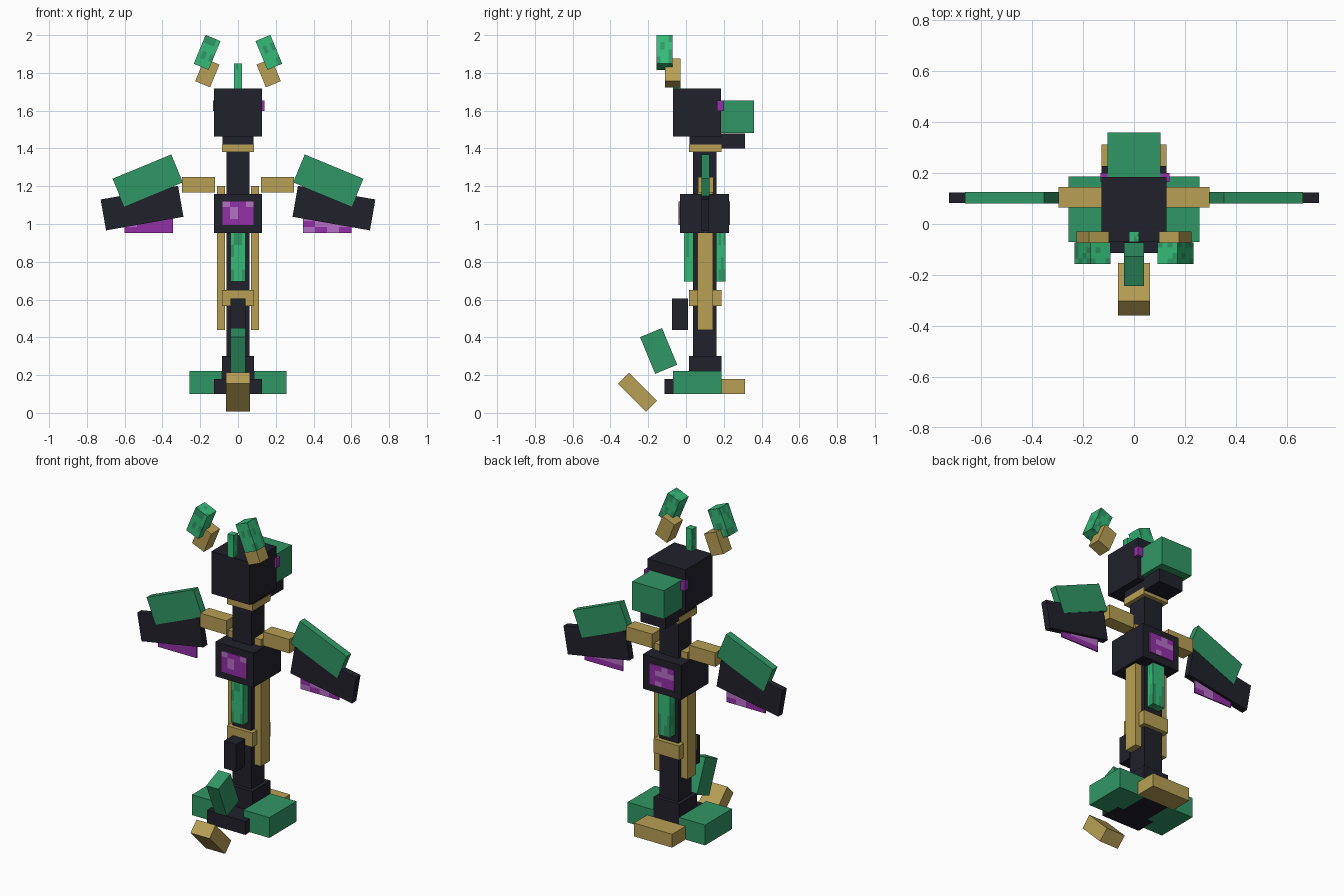
import bpy
import bmesh
import random
from math import radians
from mathutils import Matrix

default_cube = bpy.data.objects.get("Cube")
if default_cube:
    bpy.data.objects.remove(default_cube, do_unlink=True)

random.seed(4)


def flat_colour(name, red, green, blue):
    material = bpy.data.materials.new(name)
    material.use_nodes = True
    colour = (red, green, blue, 1)
    material.diffuse_color = colour
    shader = next(n for n in material.node_tree.nodes if n.type == 'BSDF_PRINCIPLED')
    shader.inputs["Base Color"].default_value = colour
    return material


charcoal = flat_colour("charcoal", .015, .015, .024)
gold = flat_colour("gold", .48, .35, .09)
jade = flat_colour("jade green", .03, .31, .13)
emerald = flat_colour("bright emerald", .035, .5, .19)
purple = flat_colour("purple", .29, .03, .39)
lilac = flat_colour("pale lilac", .46, .16, .56)


def block(name, material, x, y, z, turn=0, axis='Y', fleck=None, share=.3):
    """Box from ranges, turned about its own centre; a single x means a half width."""
    if not isinstance(x, tuple):
        x = (-x, x)
    ranges = (x, y, z)
    centre = [(low + high) / 2 for low, high in ranges]
    size = [abs(high - low) for low, high in ranges]
    mesh = bpy.data.meshes.new(name)
    mesh.materials.append(material)
    bm = bmesh.new()
    bmesh.ops.create_cube(bm, size=1)
    bmesh.ops.transform(bm, matrix=Matrix.Diagonal((*size, 1)), verts=bm.verts)
    if fleck:
        # Divide the faces into tiles and colour some of them
        mesh.materials.append(fleck)
        bmesh.ops.subdivide_edges(bm, edges=bm.edges[:], cuts=3, use_grid_fill=True)
        for face in bm.faces:
            face.material_index = int(random.random() < share)
    bm.to_mesh(mesh)
    bm.free()
    part = bpy.data.objects.new(name, mesh)
    part.location = centre
    part.rotation_euler['XYZ'.index(axis)] = radians(turn)
    bpy.context.collection.objects.link(part)
    return part


# Central shaft and its bands
block("shaft", charcoal, x=.062, y=(.038, .162), z=(.1, 1.46))
block("shaft_foot", charcoal, x=.085, y=(.015, .187), z=(.1, .3))
block("lower_band", gold, x=.085, y=(.015, .187), z=(.565, .65))
block("collar_band", gold, x=.085, y=(.015, .187), z=(1.38, 1.42))
block("neck", charcoal, x=.083, y=(.018, .184), z=(1.42, 1.47))

# Base
block("front_toe", charcoal, x=.127, y=(-.113, .015), z=(.1, .18))
block("back_toe", gold, x=.127, y=(.187, .313), z=(.1, .18))

# Curling tail at the front
block("tail_root", charcoal, x=.04, y=(-.075, .01), z=(.44, .605))
block("tail_middle", jade, x=.04, y=(-.208, -.082), z=(.223, .433), turn=22.5, axis='X')
block("tail_tip", gold, x=.063, y=(-.298, -.216), z=(.005, .215), turn=45, axis='X')

# Core block with glowing windows and hanging gems
block("core", charcoal, x=.127, y=(-.033, .227), z=(.953, 1.16))
for place, window_y, gem_y in (("front", (-.039, -.03), (-.01, .04)),
                               ("back", (.224, .234), (.16, .21))):
    block(place + "_window", purple, x=.083, y=window_y, z=(.995, 1.12),
          fleck=lilac, share=.2)
    block(place + "_gem", emerald, x=.04, y=gem_y, z=(.695, .953), fleck=jade)

# Head
block("head", charcoal, x=.127, y=(-.07, .185), z=(1.463, 1.717))
block("snout", jade, x=.105, y=(.185, .36), z=(1.482, 1.653))
block("jaw", charcoal, x=.083, y=(.14, .313), z=(1.4, 1.48))
block("crest", emerald, x=.02, y=(-.07, -.03), z=(1.717, 1.85), fleck=jade)
block("left_eye", purple, x=(.1, .14), y=(.165, .2), z=(1.597, 1.653))
block("right_eye", purple, x=(-.132, -.1), y=(.165, .2), z=(1.597, 1.653))

# Paired parts on either side
for word, side in (("left_", 1), ("right_", -1)):
    def pair(name, material, inner, outer, y, z, turn=0, **options):
        span = tuple(sorted((side * inner, side * outer)))
        block(word + name, material, span, y, z, side * turn, **options)

    pair("base_block", jade, .085, .257, y=(-.07, .187), z=(.1, .222))
    pair("side_strip", gold, .068, .11, y=(.06, .144), z=(.44, 1.2))
    pair("arm", gold, .122, .296, y=(.064, .146), z=(1.166, 1.25))
    # Wing: green shoulder plate, dark blade and purple membrane
    pair("wing_plate", jade, .31, .646, y=(.081, .125), z=(1.15, 1.31), turn=22.5)
    pair("wing_blade", charcoal, .3, .716, y=(.083, .123), z=(1.001, 1.167), turn=10)
    pair("wing_membrane", purple, .344, .6, y=(.099, .107), z=(.953, 1.08),
         fleck=lilac, share=.3)
    # Horns
    pair("horn_root", gold, .12, .205, y=(-.112, -.03), z=(1.735, 1.865), turn=-22.5)
    pair("horn_tip", emerald, .121, .206, y=(-.157, -.072), z=(1.826, 1.991),
         turn=-22.5, fleck=jade)
